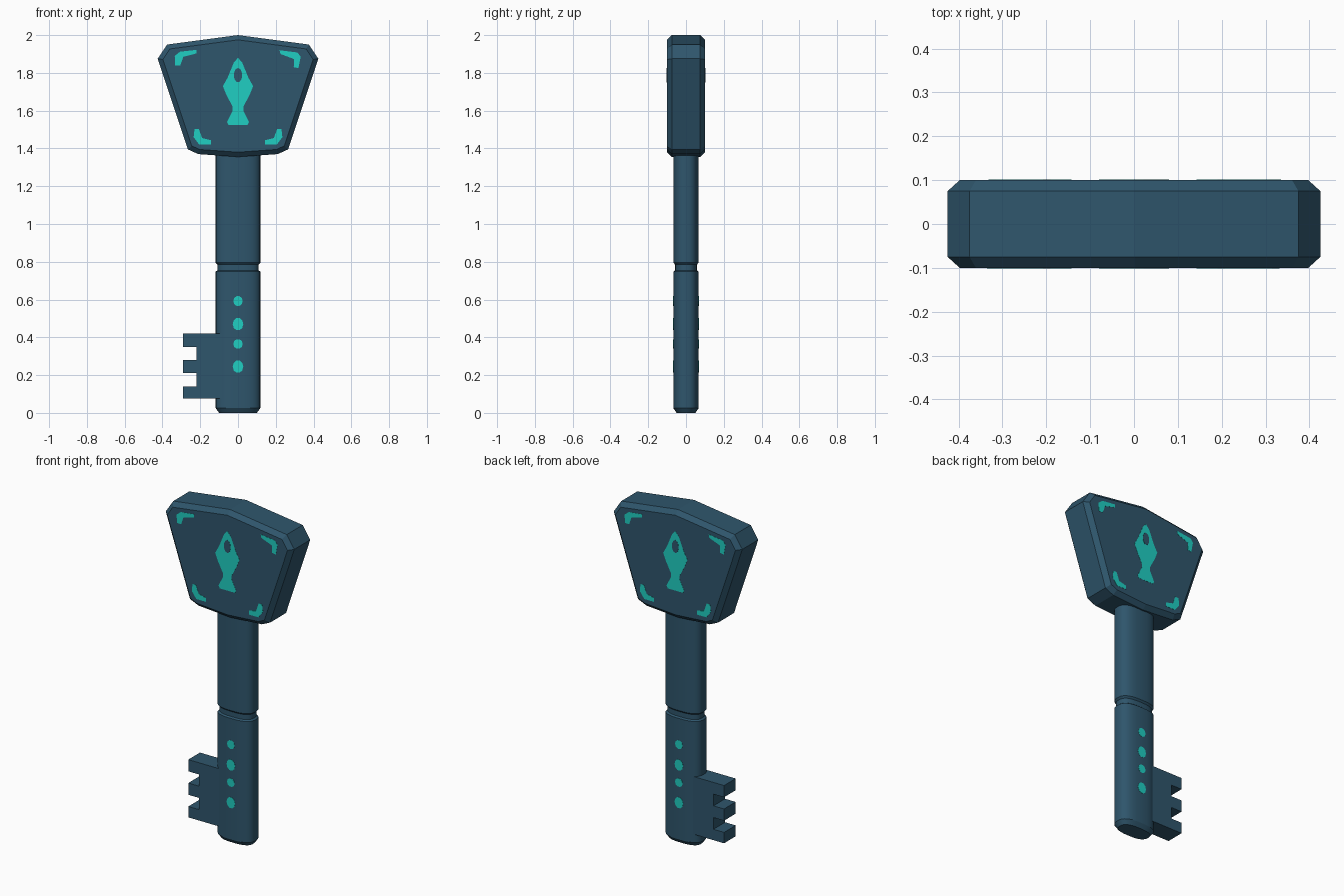
import bpy, bmesh, math

if "Cube" in bpy.data.objects:
    bpy.data.objects.remove(bpy.data.objects["Cube"])


def material(name, rgb):
    m = bpy.data.materials.new(name)
    m.diffuse_color = (*rgb, 1)
    m.use_nodes = True
    m.node_tree.nodes["Principled BSDF"].inputs["Base Color"].default_value = m.diffuse_color
    return m


BLUE = material("dark slate blue", (0.028, 0.092, 0.15))
TEAL = material("bright teal", (0.014, 0.62, 0.54))


def finish(name, bm, mat, smooth=False):
    bmesh.ops.recalc_face_normals(bm, faces=bm.faces[:])
    me = bpy.data.meshes.new(name)
    bm.to_mesh(me)
    bm.free()
    me.materials.append(mat)
    ob = bpy.data.objects.new(name, me)
    bpy.context.collection.objects.link(ob)
    if smooth:
        bpy.ops.object.select_all(action='DESELECT')
        ob.select_set(True)
        bpy.context.view_layer.objects.active = ob
        bpy.ops.object.shade_smooth_by_angle(angle=math.radians(30))
    return ob


def prism(name, pts, y0, y1, mat, bevel=0):
    """Extrude an x/z outline from y0 to y1, optionally chamfering the rims."""
    bm = bmesh.new()
    a = [bm.verts.new((x, y0, z)) for x, z in pts]
    b = [bm.verts.new((x, y1, z)) for x, z in pts]
    caps = [bm.faces.new(a), bm.faces.new(b[::-1])]
    n = len(pts)
    for i in range(n):
        j = (i + 1) % n
        bm.faces.new((a[i], b[i], b[j], a[j]))
    bmesh.ops.recalc_face_normals(bm, faces=bm.faces[:])
    if bevel:
        rim = [e for f in caps for e in f.edges]
        bmesh.ops.bevel(bm, geom=rim, offset=bevel, segments=1,
                        affect='EDGES', profile=0.5)
    return finish(name, bm, mat)


def mirrored(pts):
    """Close a right-hand half outline (top to bottom) across x = 0."""
    return pts + [(-x, z) for x, z in reversed(pts) if x > 0]


def ellipse(cz, rx, rz, n):
    return [(rx * math.cos(2 * math.pi * i / n), cz + rz * math.sin(2 * math.pi * i / n))
            for i in range(n)]


# Key head: chamfered plate
head = mirrored([(0, 2.0), (.375, 1.95), (.425, 1.875), (.265, 1.395),
                 (.21, 1.37), (0, 1.355)])
prism("key_head", head, -.1, .1, BLUE, bevel=.025)

# Shaft: lofted flattened-round section with a groove and a chamfered tip
bm = bmesh.new()
N, POW = 32, 2.7
rings = []
for z, rx, ry in [(0, .1, .05), (.025, .118, .067), (.748, .118, .067), (.755, .108, .058),
                  (.785, .108, .058), (.795, .118, .067), (1.42, .118, .067)]:
    ring = []
    for i in range(N):
        c, s = math.cos(2 * math.pi * i / N), math.sin(2 * math.pi * i / N)
        ring.append(bm.verts.new((rx * math.copysign(abs(c) ** (2 / POW), c),
                                  ry * math.copysign(abs(s) ** (2 / POW), s), z)))
    rings.append(ring)
for lo, hi in zip(rings, rings[1:]):
    for i in range(N):
        j = (i + 1) % N
        bm.faces.new((lo[i], lo[j], hi[j], hi[i]))
bm.faces.new(rings[0][::-1])
bm.faces.new(rings[-1])
finish("shaft", bm, BLUE, smooth=True)

# Bit with three teeth
bit = [(-.05, .42)]
for top, bottom in [(.42, .35), (.28, .21), (.14, .075)]:
    bit += [(-.29, top), (-.29, bottom)]
    if bottom > .1:
        bit += [(-.22, bottom), (-.22, bottom - .07)]
bit.append((-.05, .075))
prism("key_bit", bit, -.055, .055, BLUE)

# Painted details, repeated on the back by a half turn
fish = mirrored([(0, 1.88), (.022, 1.855), (.055, 1.775), (.08, 1.73), (.062, 1.685),
                 (.028, 1.62), (.028, 1.6), (.058, 1.54), (.05, 1.525)])
mark_top_left = [(-.335, 1.89), (-.307, 1.912), (-.22, 1.922), (-.22, 1.903),
                 (-.29, 1.885), (-.305, 1.84), (-.333, 1.84)]
mark_top_right = [(.22, 1.92), (.315, 1.908), (.332, 1.885), (.32, 1.825),
                  (.295, 1.83), (.297, 1.873), (.225, 1.9)]
mark_low_left = [(-.23, 1.503), (-.207, 1.503), (-.19, 1.455), (-.142, 1.443),
                 (-.142, 1.42), (-.205, 1.42), (-.235, 1.46)]
mark_low_right = [(-x, z) for x, z in mark_low_left]

for side, turn in (("front", 0), ("back", math.pi)):
    plates = [("fish_emblem", fish, -.101, -.096, TEAL),
              ("fish_eye", ellipse(1.788, .022, .038, 12), -.102, -.096, BLUE)]
    for label, pts in (("upper_left", mark_top_left), ("upper_right", mark_top_right),
                       ("lower_left", mark_low_left), ("lower_right", mark_low_right)):
        plates.append(("corner_mark_" + label, pts, -.101, -.096, TEAL))
    for i, (z, rx, rz) in enumerate([(.245, .028, .034), (.365, .025, .026),
                                     (.47, .028, .034), (.592, .025, .027)]):
        plates.append((f"shaft_dot_{i + 1}", ellipse(z, rx, rz, 10), -.068, -.0605, TEAL))
    for name, pts, y0, y1, mat in plates:
        prism(f"{name}_{side}", pts, y0, y1, mat).rotation_euler.z = turn
